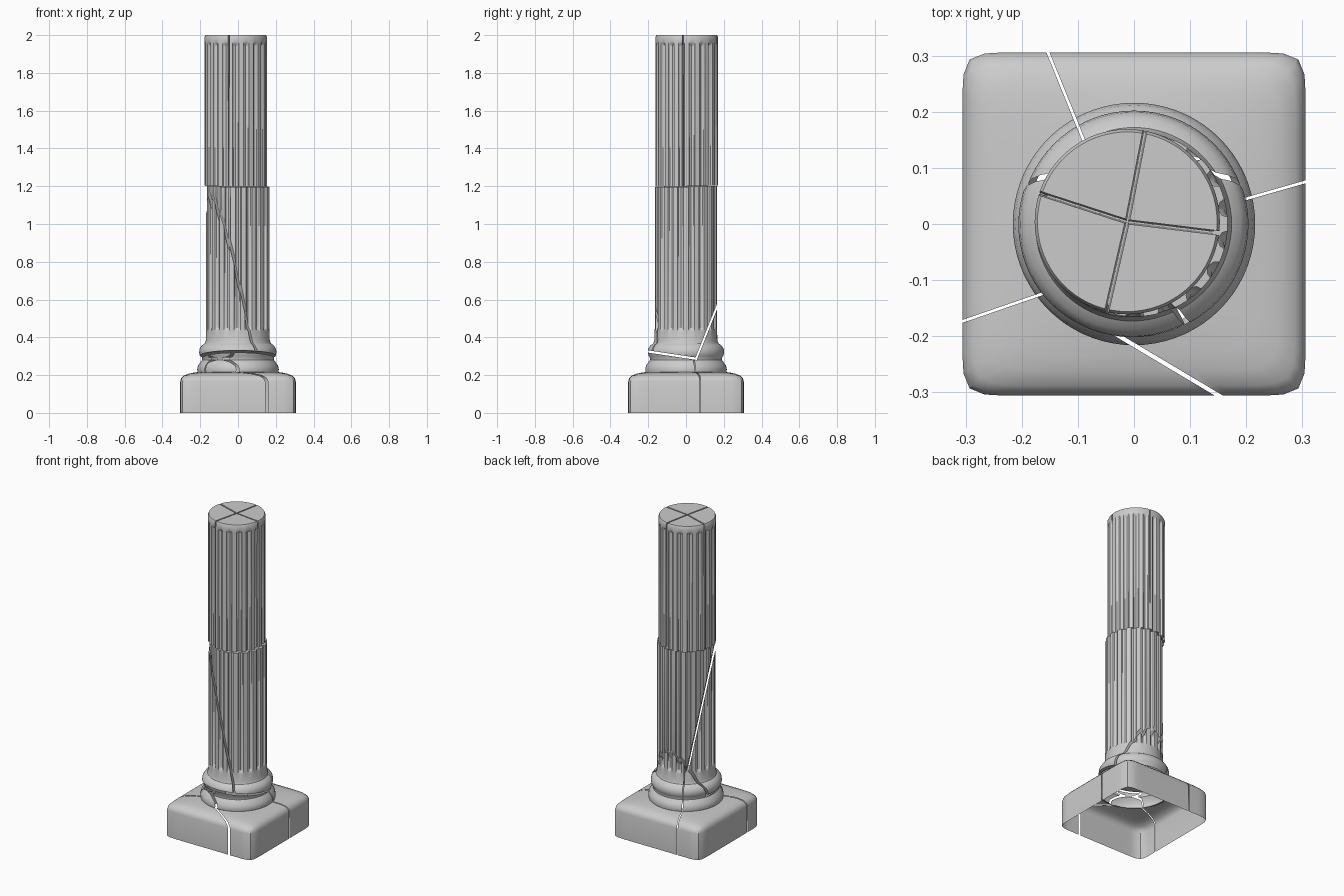
import bpy, bmesh, math
from mathutils import Vector as V

if "Cube" in bpy.data.objects:
    bpy.data.objects.remove(bpy.data.objects["Cube"])

FLUTES = 18
STEPS = [(0, 0), (.22, 0), (.28, .6), (.5, 1), (.72, .6), (.78, 0)]  # one flute: fraction, depth


def loft(rings, cap):
    bm = bmesh.new()
    rows = [[bm.verts.new(p) for p in r] for r in rings]
    n = len(rows[0])
    for a, b in zip(rows, rows[1:]):
        for i in range(n):
            bm.faces.new((a[i], a[(i + 1) % n], b[(i + 1) % n], b[i]))
    if cap:
        bm.faces.new(rows[0][::-1])
        bm.faces.new(rows[-1])
    return bm


def column(cap):
    # mouldings then fluted shaft: radius, height, flute depth, rounded end factor
    prof = [(.205, .212, 0), (.214, .217, 0), (.216, .23, 0), (.212, .25, 0), (.198, .27, 0),
            (.190, .28, 0), (.190, .29, 0), (.198, .303, 0), (.202, .32, 0), (.199, .34, 0),
            (.188, .357, 0), (.172, .368, 0), (.166, .385, 0), (.165, .432, 0), (.165, .440, .4),
            (.165, .452, 1), (.165, 1.945, 1), (.165, 1.957, .4), (.165, 1.965, 0),
            (.165, 1.99, 0), (.160, 2, 0)]
    rings = []
    for r, z, full in prof:
        ring = []
        for k in range(FLUTES):
            for f, d in STEPS:
                a = (k + f) * math.tau / FLUTES
                dep = .015 * d * full if d == 1 or full == 1 else 0
                ring.append(((r - dep) * math.cos(a), (r - dep) * math.sin(a), z))
        rings.append(ring)
    return loft(rings, cap)


def plinth():
    # half size, height, squareness
    levels = [(.306, 0, 16), (.306, .165, 16), (.301, .183, 15), (.288, .197, 13),
              (.262, .207, 9), (.235, .213, 5), (.205, .217, 2)]
    rings = []
    for h, z, n in levels:
        ring = []
        for i in range(96):
            c, s = math.cos(math.tau * i / 96), math.sin(math.tau * i / 96)
            r = h / (abs(c) ** n + abs(s) ** n) ** (1 / n)
            ring.append((r * c, r * s, z))
        rings.append(ring)
    return loft(rings, False)


def cut(bm, planes, fill):
    # keep the side each normal points to
    for co, no in planes:
        res = bmesh.ops.bisect_plane(bm, geom=bm.verts[:] + bm.edges[:] + bm.faces[:], dist=1e-6,
                                     plane_co=co, plane_no=no, clear_inner=True)
        edges = [e for e in res['geom_cut'] if isinstance(e, bmesh.types.BMEdge) and e.is_valid]
        if fill and edges:
            bmesh.ops.triangle_fill(bm, use_beauty=True, edges=edges)
    return bm


def finish(name, bm, loc=(0, 0, 0)):
    if not bm.faces:
        return
    bmesh.ops.recalc_face_normals(bm, faces=bm.faces[:])
    me = bpy.data.meshes.new(name)
    bm.to_mesh(me)
    bm.free()
    ob = bpy.data.objects.new(name, me)
    bpy.context.collection.objects.link(ob)
    ob.location = loc
    bpy.ops.object.select_all(action='DESELECT')
    ob.select_set(True)
    bpy.context.view_layer.objects.active = ob
    bpy.ops.object.shade_smooth_by_angle(angle=math.radians(32))


def side(co, no, sign, gap):
    no = V(no).normalized() * sign
    return V(co) + no * gap / 2, no


# break surfaces
A = ((0, 0, .295), (0, .15, 1))
B = ((0, .07, .33), (0, -2.5, 1))
SLANT = ((-.117, -.117, 1.13), (.203, .112, .046))
MID = ((0, 0, 1.2), (.01, -.02, 1))


def line(p, q):
    # vertical plane through two plan points, normal to the left of p->q
    return (p[0], p[1], 0), (p[1] - q[1], q[0] - p[0], 0)


BACK = line((-.09, .15), (-.155, .31))
RIGHT = line((.2, .045), (.305, .075))
LEFT = line((-.165, -.125), (-.31, -.175))
FRONT = line((-.06, -.18), (.15, -.305))
STOP = line((-.157, -.122), (0, -.03))

# base: four broken pieces, each plinth shell plus moulding shell
G = .005
wedges = {
    'back_right': [side(*RIGHT, 1, G), side(*BACK, -1, G)],
    'back_left': [side(*BACK, 1, G), side(*LEFT, -1, G)],
    'front_left': [side(*LEFT, 1, G), side(*FRONT, -1, G * 1.5)],
    'front_right': [side(*FRONT, 1, G * 1.5), side(*RIGHT, -1, G), side(*STOP, -1, 0)],
}
for name, w in wedges.items():
    finish('plinth_' + name, cut(plinth(), w, False))
    finish('moulding_' + name, cut(column(False), [side(*A, -1, .012)] + w, False))
    finish('back_shard_' + name,
           cut(column(False), [side(*A, 1, -.012), side(*B, -1, .012)] + w, False))

# lower shaft: two pieces parted by the slanted crack
low = [side(*A, 1, .012), side(*B, 1, .008), side(*MID, -1, .003)]
finish('lower_shaft_main', cut(column(True), low + [side(*SLANT, 1, .006)], True), (.002, 0, 0))
finish('lower_shaft_chip', cut(column(True), low + [side(*SLANT, -1, .006)], True), (-.004, -.001, 0))

# upper shaft: four quarters with cracks that widen upward
angles = [math.radians(a) for a in (79, 162, 257, 353)]
for i in range(4):
    planes = [side(*MID, 1, .003)]
    for a, s in ((angles[i], 1), (angles[(i + 1) % 4], -1)):
        n = V((-math.sin(a) * s, math.cos(a) * s, 0))
        planes.append((V((0, 0, 1.2)) + n * .001, n - V((0, 0, .0035))))
    finish('upper_shaft_%d' % (i + 1), cut(column(True), planes, True), (-.012, .004, 0))
